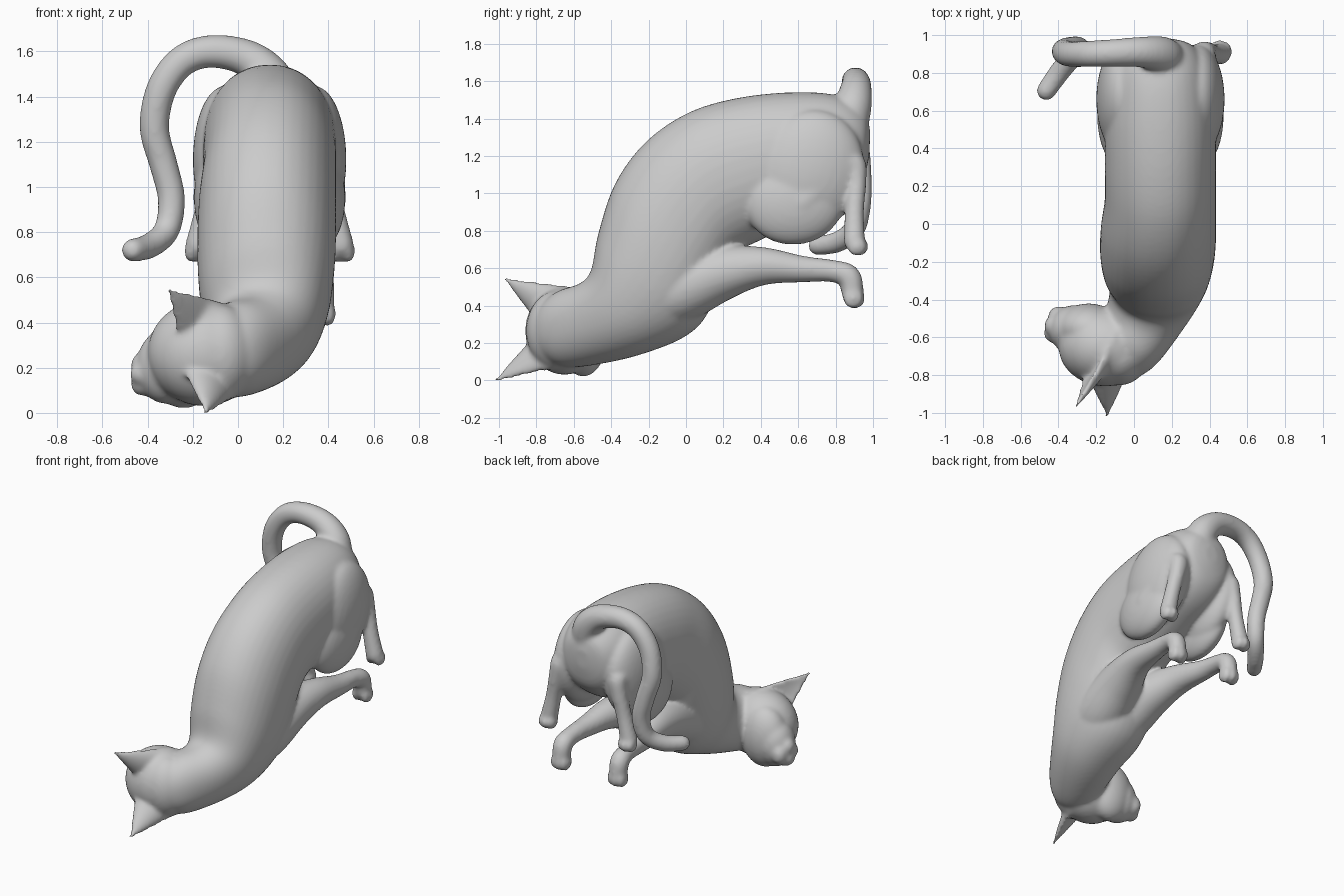
import bpy, bmesh, math
from mathutils import Vector, Matrix

if "Cube" in bpy.data.objects:
    bpy.data.objects.remove(bpy.data.objects["Cube"])

CX = 0.14  # symmetry plane of the body and legs


def spline(rows, steps=6):
    """Catmull-Rom resampling of rows of numbers."""
    out = []
    for i in range(len(rows) - 1):
        a, b, c, d = (rows[min(max(j, 0), len(rows) - 1)] for j in range(i - 1, i + 3))
        for s in range(steps):
            t = s / steps
            out.append([0.5 * (2 * q + (r - p) * t + (2 * p - 5 * q + 4 * r - w) * t * t
                               + (3 * q - p - 3 * r + w) * t ** 3)
                        for p, q, r, w in zip(a, b, c, d)])
    return out + [list(rows[-1])]


def skin(bm, rings):
    """Close a stack of rings into a solid."""
    vs = [[bm.verts.new(p) for p in r] for r in rings]
    n = len(vs[0])
    faces = [bm.faces.new(vs[0]), bm.faces.new(vs[-1][::-1])]
    for a, b in zip(vs, vs[1:]):
        for i in range(n):
            j = (i + 1) % n
            faces.append(bm.faces.new((a[i], b[i], b[j], a[j])))
    bmesh.ops.recalc_face_normals(bm, faces=faces)


def loft(bm, rows, n=40, power=2.15):
    """Rows hold centre, side half-axis and top half-axis."""
    rings = []
    for r in spline(rows):
        c, u, v = Vector(r[0:3]), Vector(r[3:6]), Vector(r[6:9])
        ring = []
        for k in range(n):
            a = 2 * math.pi * k / n
            ca, sa = math.cos(a), math.sin(a)
            ring.append(c + u * math.copysign(abs(ca) ** (2 / power), ca)
                        + v * math.copysign(abs(sa) ** (2 / power), sa))
        rings.append(ring)
    skin(bm, rings)


def ball(bm, c, r, rot=Matrix()):
    bmesh.ops.create_uvsphere(bm, u_segments=32, v_segments=20, radius=1,
                              matrix=Matrix.Translation(c) @ rot @ Matrix.Diagonal((*r, 1)))


def tube(bm, rows, n=24):
    """Rows hold x, y, z, radius; ends are rounded by balls."""
    pts = spline(rows)
    rings, u = [], Vector((1, 0.13, 0.2))
    for i, p in enumerate(pts):
        t = (Vector(pts[min(i + 1, len(pts) - 1)][:3]) - Vector(pts[max(i - 1, 0)][:3])).normalized()
        u = (u - t * u.dot(t)).normalized()
        w = t.cross(u)
        rings.append([Vector(p[:3]) + p[3] * (u * math.cos(2 * math.pi * k / n)
                      + w * math.sin(2 * math.pi * k / n)) for k in range(n)])
    skin(bm, rings)
    for p in (pts[0], pts[-1]):
        ball(bm, p[:3], [p[3] * 0.99] * 3)


def ear(bm, a, b, tip):
    """Cupped cone from base edge a-b to the tip, rounded at the back."""
    a, b, tip = Vector(a), Vector(b), Vector(tip)
    mid, u = (a + b) / 2, (b - a) / 2
    n = u.cross(tip - mid).normalized()
    if n.x > 0:
        n = -n
    rings = []
    for i in range(-4, 15):
        t = i / 14
        w = max(1 - t, 0.08) ** 0.9 if t > 0 else 1
        c = mid.lerp(tip, t)
        ring = []
        for k in range(32):
            x, y = math.cos(2 * math.pi * k / 32), math.sin(2 * math.pi * k / 32)
            depth = 0.09 * y if y < 0 else -0.025 * y  # bulging back, hollow front
            ring.append(c + u * x * w + n * (w * depth + (0.012 if y > 0 else 0)))
        rings.append(ring)
    skin(bm, rings)


# Torso and neck: top y,z / bottom y,z / centre x / half width / sideways turn
body = bmesh.new()
spine = [(0.985, 1.33, 0.98, 1.2, CX, 0.05, 0), (0.95, 1.44, 0.94, 1.06, CX, 0.17, 0),
         (0.80, 1.525, 0.83, 0.95, CX, 0.25, 0), (0.55, 1.54, 0.62, 0.85, CX, 0.29, 0),
         (0.25, 1.505, 0.40, 0.75, CX, 0.295, 0), (0.0, 1.425, 0.26, 0.67, CX, 0.295, 0),
         (-0.22, 1.27, 0.18, 0.51, 0.13, 0.305, 0), (-0.38, 1.05, 0.10, 0.33, 0.125, 0.305, 0),
         (-0.47, 0.78, -0.02, 0.225, 0.12, 0.285, -0.01), (-0.505, 0.59, -0.22, 0.145, 0.11, 0.24, -0.03),
         (-0.56, 0.52, -0.42, 0.095, 0.06, 0.20, -0.06), (-0.67, 0.48, -0.63, 0.07, -0.02, 0.15, -0.08),
         (-0.75, 0.41, -0.74, 0.12, -0.06, 0.09, -0.06), (-0.79, 0.31, -0.79, 0.21, -0.08, 0.03, -0.02)]
loft(body, [(cx, (ty + by) / 2, (tz + bz) / 2, hw, turn, 0, 0, (ty - by) / 2, (tz - bz) / 2)
            for ty, tz, by, bz, cx, hw, turn in spine])

# Legs, mirrored about the body plane
for s in (1, -1):
    def side(rows):
        return [(CX + s * (r[0] - CX), *r[1:]) for r in rows]
    # haunch
    ball(body, (CX + s * 0.20, 0.66, 1.12), (0.14, 0.29, 0.33), Matrix.Rotation(-0.3, 4, 'X'))
    ball(body, (CX + s * 0.225, 0.58, 0.95), (0.11, 0.265, 0.225), Matrix.Rotation(0.1, 4, 'X'))
    # hind shank, hock and foot
    tube(body, side([(0.38, 0.62, 0.95, 0.10), (0.375, 0.78, 1.09, 0.085), (0.365, 0.89, 1.16, 0.068),
                     (0.385, 0.91, 1.06, 0.055), (0.42, 0.90, 0.90, 0.052), (0.455, 0.90, 0.745, 0.058)]))
    # front leg from shoulder to wrist
    tube(body, side([(0.18, -0.25, 0.42, 0.17), (0.225, -0.05, 0.48, 0.18), (0.27, 0.18, 0.57, 0.15),
                     (0.32, 0.40, 0.61, 0.105), (0.35, 0.62, 0.595, 0.072), (0.36, 0.78, 0.585, 0.06),
                     (0.365, 0.87, 0.555, 0.064), (0.365, 0.89, 0.47, 0.06)]))
    # toes
    for k in (-1, 0, 1):
        ball(body, (CX + s * (0.315 + k * 0.033), 0.925 - abs(k) * 0.012, 0.715), (0.03, 0.052, 0.05))
        ball(body, (CX + s * (0.225 + k * 0.036), 0.905 - abs(k) * 0.012, 0.44), (0.032, 0.055, 0.057))

# Head lying on its side, face towards -x
ball(body, (-0.15, -0.65, 0.265), (0.25, 0.21, 0.235))
ball(body, (-0.08, -0.69, 0.265), (0.16, 0.165, 0.215))
ball(body, (-0.24, -0.55, 0.235), (0.17, 0.13, 0.215))
ball(body, (-0.32, -0.56, 0.205), (0.13, 0.13, 0.165))
ball(body, (-0.39, -0.54, 0.17), (0.075, 0.09, 0.10))      # muzzle
ball(body, (-0.40, -0.49, 0.165), (0.055, 0.055, 0.07))    # chin
ball(body, (-0.42, -0.58, 0.17), (0.06, 0.05, 0.05))       # nose
for z in (0.13, 0.21):
    ball(body, (-0.43, -0.54, z), (0.045, 0.055, 0.055))   # whisker pads

# Ears
ear(body, (-0.26, -0.79, 0.32), (-0.11, -0.61, 0.50), (-0.305, -0.97, 0.545))
ear(body, (-0.25, -0.81, 0.20), (-0.03, -0.72, 0.06), (-0.14, -1.02, 0.0))

# Tail
tube(body, [(0.17, 0.86, 1.36, 0.115), (0.14, 0.895, 1.48, 0.10), (0.04, 0.91, 1.57, 0.082),
            (-0.12, 0.905, 1.60, 0.073), (-0.25, 0.90, 1.555, 0.07), (-0.34, 0.90, 1.43, 0.068),
            (-0.37, 0.915, 1.26, 0.066), (-0.33, 0.93, 1.10, 0.063), (-0.295, 0.93, 0.95, 0.061),
            (-0.315, 0.90, 0.81, 0.058), (-0.39, 0.81, 0.74, 0.056), (-0.465, 0.705, 0.72, 0.052)])

# Blend all parts into one smooth skin
mesh = bpy.data.meshes.new("cat_body")
body.to_mesh(mesh)
body.free()
cat = bpy.data.objects.new("cat_body", mesh)
bpy.context.collection.objects.link(cat)
mesh.shade_smooth()
blend = cat.modifiers.new("blend", 'REMESH')
blend.mode, blend.voxel_size, blend.use_smooth_shade = 'VOXEL', 0.012, True
soften = cat.modifiers.new("soften", 'SMOOTH')
soften.factor, soften.iterations = 0.5, 14
